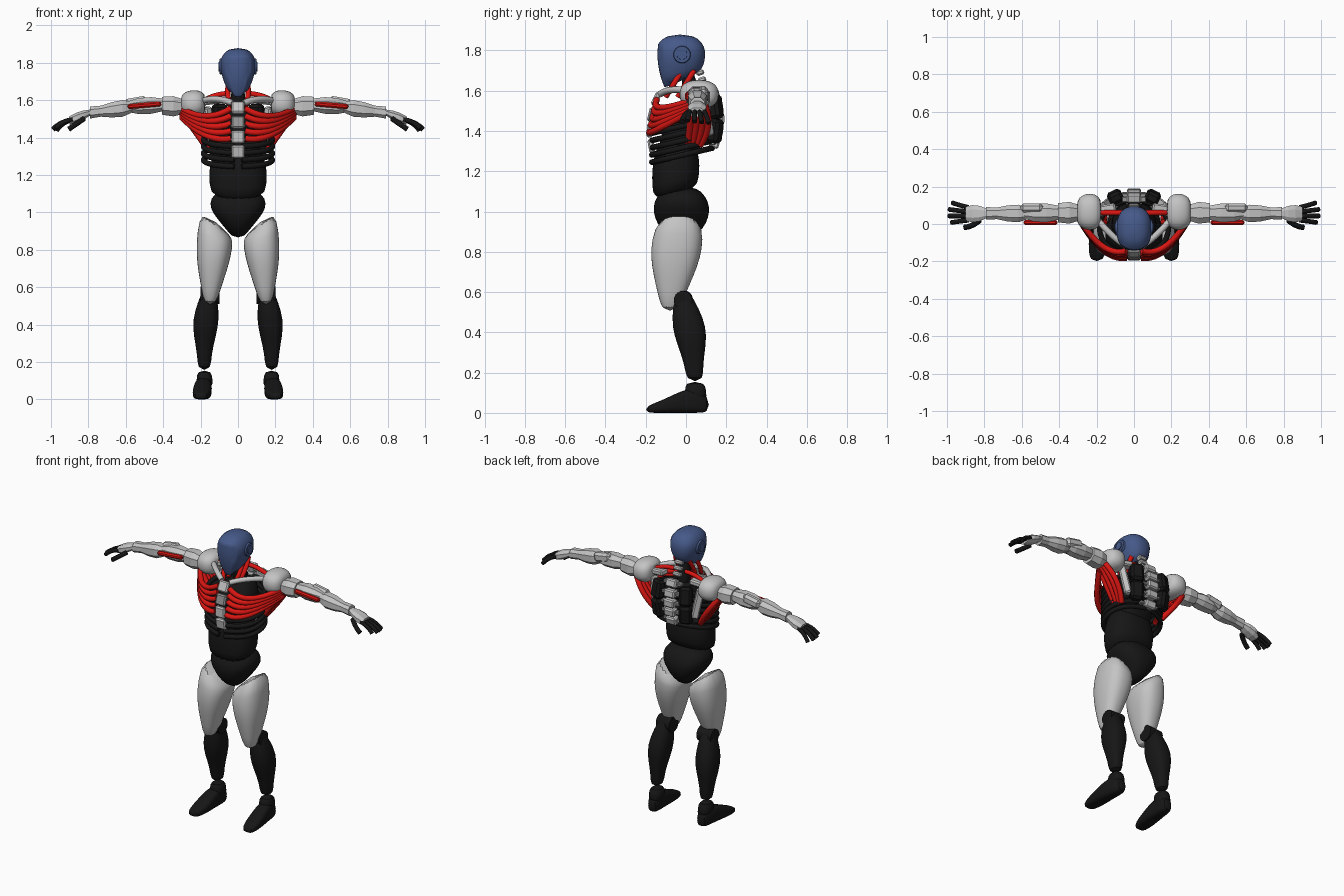
import bpy, bmesh, math
from mathutils import Matrix, Vector, Euler

if "Cube" in bpy.data.objects:
    bpy.data.objects.remove(bpy.data.objects["Cube"])


def material(name, red, green, blue):
    mat = bpy.data.materials.new(name)
    mat.use_nodes = True
    colour = (red, green, blue, 1)
    mat.diffuse_color = colour
    mat.node_tree.nodes["Principled BSDF"].inputs["Base Color"].default_value = colour
    return mat


GREY = material("light grey", .55, .55, .55)
STEEL = material("mid grey", .3, .3, .3)
BLACK = material("black", .008, .008, .008)
RED = material("red", .7, .008, .006)
BLUE = material("blue", .06, .1, .25)


def finish(name, data, mat, mirror):
    data.materials.append(mat)
    obj = bpy.data.objects.new(name, data)
    bpy.context.collection.objects.link(obj)
    if mirror:
        obj.modifiers.new("Mirror", "MIRROR")
    return obj


def mesh_object(name, bm, mat, mirror, smooth=False, subdivide=False):
    bmesh.ops.recalc_face_normals(bm, faces=bm.faces)
    mesh = bpy.data.meshes.new(name)
    bm.to_mesh(mesh)
    bm.free()
    if smooth:
        mesh.shade_smooth()
        mesh.set_sharp_from_angle(angle=math.radians(60))
    obj = finish(name, mesh, mat, mirror)
    if subdivide:
        modifier = obj.modifiers.new("Subdivision", "SUBSURF")
        modifier.levels = modifier.render_levels = 1


def loft(name, start, end, widths, depths, mat, mirror=True, smooth=True, power=2.4,
         bow=(0, 0, 0), tilt_start=0, tilt_end=0, grounded=False, panel=False):
    """Evenly spaced rounded sections from start to end; depths is a list or a ratio of the widths."""
    start, end, bow = Vector(start), Vector(end), Vector(bow)
    span = end - start
    along = max(range(3), key=lambda axis: abs(span[axis]))
    across, deep = [axis for axis in range(3) if axis != along]
    if isinstance(depths, float):
        depths = [width * depths for width in widths]
    sides = 20 if smooth else 8
    bm = bmesh.new()
    rings = []
    for index, (width, depth) in enumerate(zip(widths, depths)):
        t = index / (len(widths) - 1)
        centre = start.lerp(end, t) + bow * math.sin(math.pi * t)
        if grounded:
            centre.z = depth
        ring = []
        for side in range(sides):
            angle = math.tau * (side + .5) / sides
            c, s = math.cos(angle), math.sin(angle)
            point = centre.copy()
            u = width * math.copysign(abs(c) ** (2 / power), c)
            v = depth * math.copysign(abs(s) ** (2 / power), s)
            point[across] += u
            point[deep] += v
            point[along] += tilt_start * v * (1 - t) ** 2 + tilt_end * u * t ** 6
            ring.append(bm.verts.new(point))
        rings.append(ring)
    for lower, upper in zip(rings, rings[1:]):
        for side in range(sides):
            after = (side + 1) % sides
            bm.faces.new((lower[side], lower[after], upper[after], upper[side]))
    bm.faces.new(rings[0])
    bm.faces.new(rings[-1])
    if panel:
        bmesh.ops.recalc_face_normals(bm, faces=bm.faces)
        front = [face for face in bm.faces if face.normal.y < -.72]
        bmesh.ops.inset_region(bm, faces=front, thickness=.005, depth=-.004)
    mesh_object(name, bm, mat, mirror, smooth, smooth)


def tube(name, points, radius, mat, mirror=True):
    curve = bpy.data.curves.new(name, "CURVE")
    curve.dimensions = "3D"
    curve.bevel_depth, curve.bevel_resolution = radius, 2
    curve.use_fill_caps = True
    curve.resolution_u = 6
    spline = curve.splines.new("NURBS")
    spline.points.add(len(points) - 1)
    for control, point in zip(spline.points, points):
        control.co = (*point, 1)
    spline.use_endpoint_u = True
    spline.order_u = 3
    finish(name, curve, mat, mirror)


def cord(name, start, end, pull, radius, mat):
    """A tube from start to end whose middle control point is pulled aside."""
    start, end = Vector(start), Vector(end)
    tube(name, [start, start.lerp(end, .5) + Vector(pull), end], radius, mat)


def block(name, place, size, mat, mirror=True, turn=(0, 0, 0), bevel=.008):
    bm = bmesh.new()
    bmesh.ops.create_cube(bm, size=1, matrix=Matrix.Diagonal((*size, 1)))
    bmesh.ops.bevel(bm, geom=bm.edges[:], offset=bevel, segments=1, affect="EDGES")
    rotation = Euler([math.radians(angle) for angle in turn]).to_matrix().to_4x4()
    bm.transform(Matrix.Translation(place) @ rotation)
    mesh_object(name, bm, mat, mirror)


def disc(name, place, radius, thickness, mat):
    bm = bmesh.new()
    bmesh.ops.create_cone(bm, cap_ends=True, segments=24, radius1=radius,
                          radius2=radius * .9, depth=thickness)
    bm.transform(Matrix.Translation(place) @ Matrix.Rotation(math.pi / 2, 4, "Y"))
    mesh_object(name, bm, mat, True, smooth=True)


# Helmet with recessed face panel and round ear caps
loft("helmet", (0, -.02, 1.65), (0, -.03, 1.88), (.05, .075, .09, .098, .092, .05),
     (.09, .11, .12, .123, .115, .065), BLUE, mirror=False, tilt_start=.42, panel=True)
for name, radius, thickness in (("ear_ring", .045, .02), ("ear_cap", .028, .03)):
    disc(name, (.09, -.02, 1.78), radius, thickness, BLUE)

# Neck
loft("neck", (0, .03, 1.5), (0, .01, 1.7), (.045, .038, .036), 1.0, BLACK, mirror=False)
for step in range(2):
    back = .06 * step
    cord("neck_cord", (.04, back - .1, 1.57), (.05, back - .02, 1.7), (.02, 0, 0), .014, RED)
for step in range(3):
    block("neck_vertebra", (0, .07 + .01 * step, 1.69 - .035 * step), (.055, .04, .027),
          GREY, mirror=False, turn=(20, 0, 0))

# Chest core, ribs and abdomen
loft("chest_core", (0, -.05, 1.25), (0, .04, 1.57), (.12, .12, .125, .08), .9, BLACK, mirror=False)
for step in range(7):
    sweep = [math.pi * part / 6 for part in range(7)]
    height = 1.28 + .036 * step
    tube("rib", [(.02 + .17 * math.sin(angle), -.02 - .15 * math.cos(angle),
                  height - .035 * math.cos(angle)) for angle in sweep], .0145, BLACK)
loft("abdomen", (0, -.055, 1.08), (0, -.045, 1.36), (.143, .154, .158, .142, .12), .76,
     BLACK, mirror=False, tilt_start=.3)

# Breastbone and spine segments
for step in range(4):
    block("breastbone_segment", (0, -.18 + .008 * (step - 1) ** 2, 1.325 + .078 * step),
          (.07, .03, .07), STEEL if step == 2 else GREY, mirror=False, turn=(10 - 12 * step, 0, 0))
for step in range(-2, 3):
    place = Vector((0, .165 - .006 * step ** 2, 1.46 + .06 * step))
    block("spine_segment", place, (.075, .05, .05), GREY, mirror=False, turn=(8 * step, 0, 0))
    block("spine_wing", place + Vector((.045, -.01, 0)), (.04, .03, .02), STEEL, bevel=.004)

# Back pads, shoulder blades and collar
for side in (-1, 1):
    block("back_pad", (.1, .145, 1.46 + .06 * side), (.08, .06, .12), BLACK,
          turn=(8 * side, 0, -25), bevel=.015)
block("shoulder_blade", (.155, .1, 1.47), (.045, .045, .19), GREY, turn=(0, 12, -40))
block("shoulder_yoke", (.145, .075, 1.595), (.1, .06, .035), GREY, turn=(0, 8, -10))
cord("collar_bone", (.03, -.125, 1.585), (.2, .03, 1.595), (0, -.03, .03), .017, GREY)
cord("back_collar_cord", (.04, .06, 1.635), (.18, .06, 1.6), (0, 0, .02), .014, RED)

# Chest cords sweeping to the arm, and side cords running down from it
for step in range(5):
    cord("chest_cord", (.04, -.145 - .009 * step, 1.555 - .04 * step),
         (.3, .04, 1.555 - .012 * step), (0, -.13, -.08), .0165, RED)
for step in range(4):
    back = .02 * step
    cord("side_cord", (.3, .03 + back, 1.535), (.155, .01 + back, 1.33), (0, back, 0), .017, RED)

# Shoulders and faceted arms
loft("shoulder", (.172, .065, 1.583), (.308, .065, 1.58), (.07, .095, .1, .092, .065), .74, GREY)
elbow, wrist = (.56, .056, 1.563), (.79, .057, 1.534)
for name, start, end, widths, ratio in (
        ("upper_arm", (.285, .06, 1.565), (.405, .06, 1.57), (.042, .062, .055), .93),
        ("biceps_frame", (.4, .06, 1.575), (.6, .06, 1.565), (.04, .053, .05, .03), .9),
        ("forearm", elbow, wrist, (.03, .05, .046, .033, .036), .95),
        ("hand", wrist, (.9, .054, 1.492), (.028, .044, .049, .04), .6)):
    loft(name, start, end, widths, ratio, GREY, smooth=False)
block("elbow_plate", (.545, .085, 1.585), (.12, .05, .06), GREY, turn=(0, 10, 0), bevel=.015)
block("biceps_cord", (.5, .008, 1.573), (.18, .026, .027), RED, turn=(0, 5, 0))

# Fingers and thumb
for finger, tip in enumerate((.975, .99, .988, .97)):
    root = .02 + .023 * finger
    cord("finger", (.885, root, 1.497), (tip, root + .012 * (finger - 1), 1.45 - .004 * finger),
         (.01, 0, .015), .0125, BLACK)
cord("thumb", (.825, .02, 1.5), (.905, -.018, 1.445), (0, -.015, 0), .015, BLACK)

# Pelvis
loft("pelvis", (0, -.02, .865), (0, -.025, 1.125), (.03, .07, .115, .15, .152, .1),
     (.05, .11, .135, .143, .125, .08), BLACK, mirror=False)

# Legs and feet
knee, ankle = Vector((.15, -.02, .61)), Vector((.18, .045, .155))
loft("thigh", (.15, -.08, .505), (.117, -.033, .95), (.03, .053, .076, .094, .097, .082), 1.33,
     GREY, tilt_end=.9)
disc("knee_joint", (.15, -.015, .56), .05, .1, BLACK)
loft("lower_leg", ankle, knee, (.037, .038, .06, .072, .054, .03), 1.2, BLACK, bow=(.01, .01, 0))
loft("ankle_cuff", (.178, .05, .06), ankle, (.045, .043, .038), 1.25, BLACK)
loft("foot", (.2, -.2, 0), (.178, .115, 0), (.035, .048, .051, .047, .043, .03),
     (.016, .028, .042, .058, .06, .04), BLACK, power=3, grounded=True)
